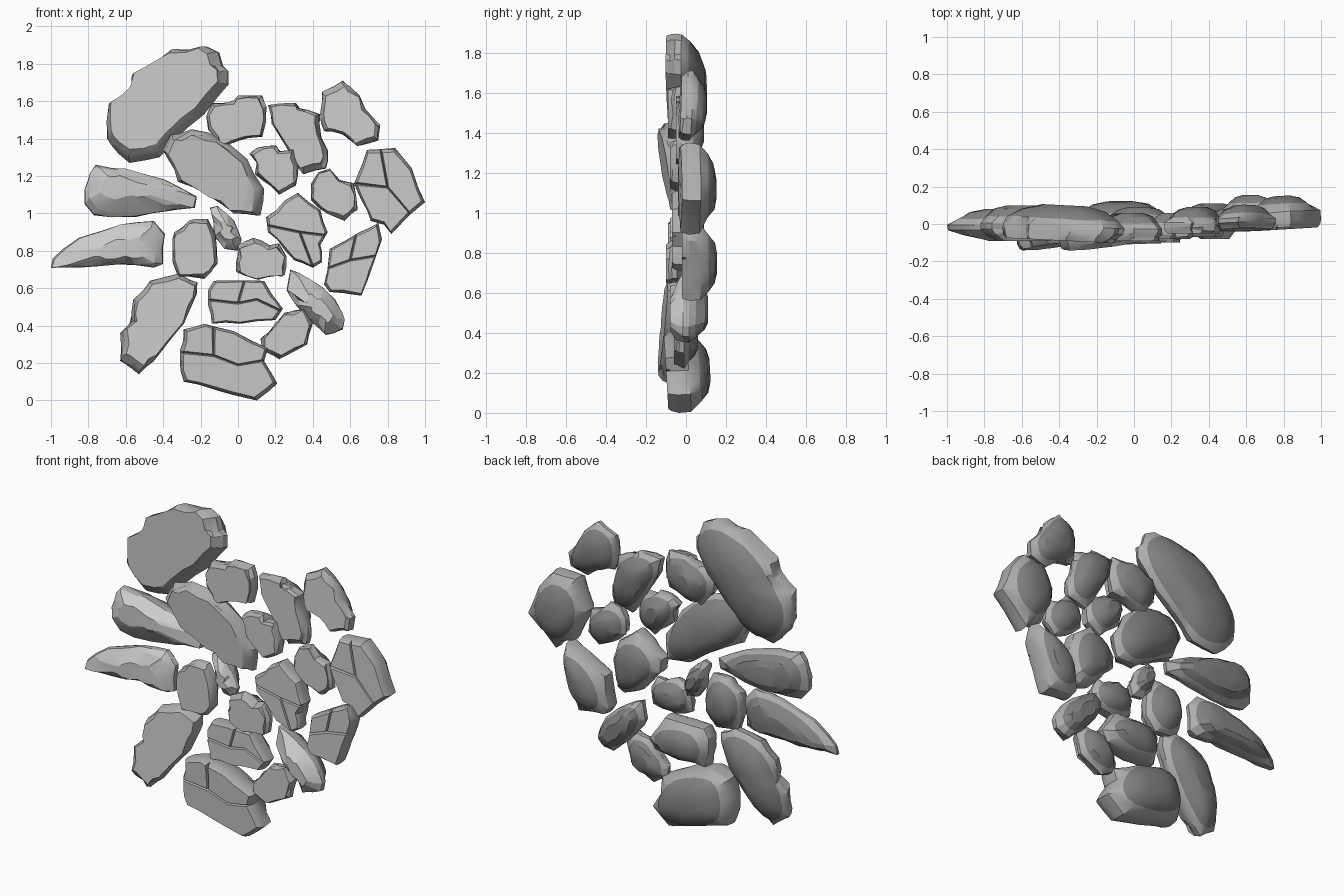
import bpy, bmesh, random, math
from mathutils import Vector

if "Cube" in bpy.data.objects:
    bpy.data.objects.remove(bpy.data.objects["Cube"])

random.seed(7)


def material(name, v):
    m = bpy.data.materials.new(name)
    m.diffuse_color = (v, v, v, 1)
    m.use_nodes = True
    m.node_tree.nodes["Principled BSDF"].inputs["Base Color"].default_value = m.diffuse_color
    return m


# light worn front, mid-grey chips, dark underside
MATS = [material("front_light", .95), material("side_grey", .42), material("back_dark", .22)]

# ring profiles from front to back: (depth fraction, outline scale, jitter)
SLAB = [(0, .87, .008), (.12, .92, .010), (.24, .98, .007), (.42, 1, 0), (.62, .96, .004), (.85, .74, .006), (1, .38, .004)]
COBBLE = [(0, .92, .003), (.08, .97, .003), (.24, 1, 0), (.52, .97, .003), (.76, .86, .003), (.93, .62, .003), (1, .3, .002)]
WEDGE = [(0, .45, .012), (.20, .80, .012), (.34, .98, .004), (.5, 1, 0), (.68, .95, .004), (.9, .74, .006), (1, .45, .004)]


def new_object(name, bm):
    bmesh.ops.recalc_face_normals(bm, faces=bm.faces)
    me = bpy.data.meshes.new(name)
    bm.to_mesh(me)
    bm.free()
    for m in MATS:
        me.materials.append(m)
    ob = bpy.data.objects.new(name, me)
    bpy.context.collection.objects.link(ob)
    return ob


def groove(path, y):
    """V-shaped cutter following a crack across a front face."""
    pts = [Vector(p) / 100 for p in path]
    bm = bmesh.new()
    rows = []
    for i, p in enumerate(pts):
        d = (pts[min(i + 1, len(pts) - 1)] - pts[max(i - 1, 0)]).normalized()
        n = Vector((-d.y, d.x)) * .014
        rows.append([bm.verts.new((p.x + n.x, y - .03, p.y + n.y)),
                     bm.verts.new((p.x, y + .022, p.y)),
                     bm.verts.new((p.x - n.x, y - .03, p.y - n.y))])
    for a, b in zip(rows, rows[1:]):
        for k in range(3):
            bm.faces.new((a[k], a[(k + 1) % 3], b[(k + 1) % 3], b[k]))
    bm.faces.new(rows[0])
    bm.faces.new(rows[-1])
    for f in bm.faces:
        f.material_index = 1
    return new_object("crack_cutter", bm)


def soften(pts):
    n = len(pts)
    return [(pts[i - 1] + pts[i] * 2 + pts[(i + 1) % n]) / 4 for i in range(n)]


def rock(name, kind, y0, y1, outline, tilt=(0, 0), shift=(0, 0), cracks=()):
    """Stone from a front outline (hundredths of a unit), depth y0..y1,
    tilted in x / z, with its front face shifted to widen one bevel."""
    base = [Vector(p) / 100 for p in outline]
    c = sum(base, Vector((0, 0))) / len(base)
    pts = []
    for a, b in zip(base, base[1:] + base[:1]):      # chipped extra corners
        pts.append(a)
        if (b - a).length > .09:
            pts.append(a.lerp(b, random.uniform(.4, .6)) + Vector((random.uniform(-.007, .007), random.uniform(-.007, .007))))
    round_pts = soften(soften(soften(pts)))
    bm = bmesh.new()
    rings = []
    for t, s, j in kind:
        off = Vector(shift) / 100 * max(0, 1 - t / .35)
        ring = []
        for p in (round_pts if t > .6 else pts):
            q = c + (p - c) * s + off
            q += Vector((random.uniform(-j, j), random.uniform(-j, j)))
            jy = 0 if t in (0, 1) else random.uniform(-j, j) * .8
            y = y0 + (y1 - y0) * t + jy + tilt[0] * (q.x - c.x) + tilt[1] * (q.y - c.y)
            ring.append(bm.verts.new((q.x, y, q.y)))
        rings.append(ring)
    n = len(pts)
    for k, (a, b) in enumerate(zip(rings, rings[1:])):
        for i in range(n):
            f = bm.faces.new((a[i], a[(i + 1) % n], b[(i + 1) % n], b[i]))
            f.material_index = 2 if k > 3 else 1
            if kind is WEDGE and k < 2:
                f.material_index = 0
    bm.faces.new(rings[0])
    bm.faces.new(rings[-1]).material_index = 2
    ob = new_object(name, bm)
    bpy.ops.object.select_all(action='DESELECT')
    bpy.context.view_layer.objects.active = ob
    ob.select_set(True)
    for path in cracks:
        cut = groove(path, y0)
        m = ob.modifiers.new("crack", 'BOOLEAN')
        m.operation, m.solver, m.object = 'DIFFERENCE', 'EXACT', cut
        bpy.ops.object.modifier_apply(modifier=m.name)
        bpy.data.objects.remove(cut)
    bpy.ops.object.shade_smooth_by_angle(angle=math.radians(20 if kind is WEDGE else 30))
    return ob


# top row of stones
rock("large_top_slab", SLAB, -.09, .10,
     [(-70, 140), (-69, 157), (-58, 165), (-56, 174), (-39, 183), (-34, 187), (-16, 189), (-10, 186), (-8, 179),
      (-5, 176), (-5, 169), (-18, 153), (-36, 137), (-42, 130), (-58, 127), (-64, 132)], tilt=(-.05, 0), shift=(-2.5, 2.5))
rock("top_small_stone", SLAB, -.09, .06,
     [(-17, 152), (-14, 159), (-2, 160), (0, 163), (13, 163), (15, 157), (15, 149), (13, 141), (1, 139),
      (-10, 135), (-11, 139), (-16, 145)])
rock("top_long_stone", SLAB, -.05, .09,
     [(16, 158), (31, 159), (32, 156), (44, 153), (44, 142), (48, 134), (47, 124), (35, 121), (28, 132), (18, 148)],
     shift=(-1, 1))
rock("top_right_stone", SLAB, -.03, .10,
     [(44, 153), (45, 165), (56, 171), (65, 163), (68, 156), (76, 147), (75, 139), (64, 136), (57, 142), (46, 144)],
     tilt=(.04, .06))

# right side stones
rock("right_upper_cobble", COBBLE, -.03, .15,
     [(62, 116), (69, 134), (84, 135), (93, 124), (100, 106), (82, 89), (78, 94), (71, 96), (66, 107)],
     tilt=(.06, 0), cracks=[[(62, 116), (80, 114), (92, 100)], [(80, 114), (76, 136)]])
rock("right_lower_cobble", COBBLE, -.02, .155,
     [(46, 62), (49, 81), (65, 90), (75, 95), (77, 86), (71, 69), (66, 56), (49, 58)],
     cracks=[[(46, 70), (60, 75), (78, 78)], [(60, 75), (64, 93)]])
rock("right_small_stone", SLAB, -.04, .08,
     [(39, 116), (43, 122), (49, 124), (54, 118), (62, 116), (64, 102), (57, 96), (48, 100), (39, 107)])
rock("right_inner_small_stone", SLAB, -.08, .06,
     [(6, 132), (10, 135), (20, 136), (22, 133), (29, 134), (32, 125), (31, 115), (22, 110), (14, 117), (9, 121), (10, 127)])

# central stones
rock("centre_slab", SLAB, -.11, .04,
     [(-40, 134), (-36, 142), (-25, 145), (-10, 141), (5, 129), (14, 113), (12, 99), (-1, 100), (-13, 108),
      (-32, 118), (-37, 129)], tilt=(.09, -.10), shift=(-1, -1))
rock("centre_right_cobble", COBBLE, -.07, .09,
     [(15, 98), (25, 107), (32, 111), (44, 102), (48, 90), (44, 83), (45, 74), (40, 71), (30, 75), (21, 86), (16, 90)],
     cracks=[[(14, 94), (33, 90), (49, 88)], [(33, 90), (41, 69)]])
rock("centre_low_stone", SLAB, -.10, .03,
     [(-1, 74), (0, 83), (8, 87), (17, 83), (22, 84), (26, 77), (25, 67), (10, 65), (-1, 69)], shift=(0, -1))
rock("centre_wedge", WEDGE, -.08, .06,
     [(-15, 103), (-11, 104), (-2, 96), (2, 86), (0, 80), (-7, 81), (-13, 88), (-13, 96)], shift=(1, -1))
rock("centre_left_stone", SLAB, -.09, .05,
     [(-35, 81), (-34, 90), (-26, 96), (-16, 97), (-12, 89), (-11, 73), (-18, 65), (-32, 66), (-35, 74)])

# left side wedges
rock("left_upper_wedge", WEDGE, -.09, .10,
     [(-82, 113), (-79, 122), (-76, 126), (-61, 124), (-39, 118), (-22, 109), (-23, 103), (-39, 101), (-55, 98),
      (-77, 99), (-82, 105)], shift=(-4, 3))
rock("left_lower_wedge", WEDGE, -.09, .08,
     [(-100, 71), (-99, 76), (-85, 87), (-63, 94), (-45, 96), (-39, 89), (-40, 73), (-45, 71), (-61, 73), (-85, 71)],
     shift=(4, 0))

# bottom stones
rock("lower_left_slab", SLAB, -.12, .05,
     [(-63, 21), (-63, 36), (-57, 42), (-56, 54), (-47, 64), (-31, 68), (-22, 63), (-22, 57), (-29, 41), (-45, 21),
      (-53, 14), (-61, 20)], tilt=(.08, .06), shift=(1.5, 1))
rock("lower_centre_cobble", COBBLE, -.08, .09,
     [(-16, 59), (-13, 64), (14, 64), (18, 57), (24, 49), (20, 43), (1, 41), (-14, 41), (-16, 51)],
     cracks=[[(-17, 54), (0, 52), (10, 54), (25, 47)], [(0, 52), (4, 66)]])
rock("lower_right_wedge", WEDGE, -.08, .11,
     [(26, 59), (28, 70), (38, 65), (52, 54), (57, 43), (56, 38), (47, 35), (38, 43), (31, 51)], shift=(2, -2))
rock("lower_right_small_stone", SLAB, -.06, .06,
     [(12, 33), (20, 41), (25, 47), (36, 49), (40, 41), (37, 30), (22, 22), (13, 27)])
rock("bottom_cobble", COBBLE, -.10, .12,
     [(-31, 27), (-29, 38), (-18, 41), (-2, 37), (16, 28), (14, 21), (21, 9), (10, 0), (-10, 5), (-29, 10), (-31, 19)],
     tilt=(0, -.06), cracks=[[(-32, 26), (-13, 24), (0, 19), (17, 22)], [(-13, 24), (-13, 42)]])
